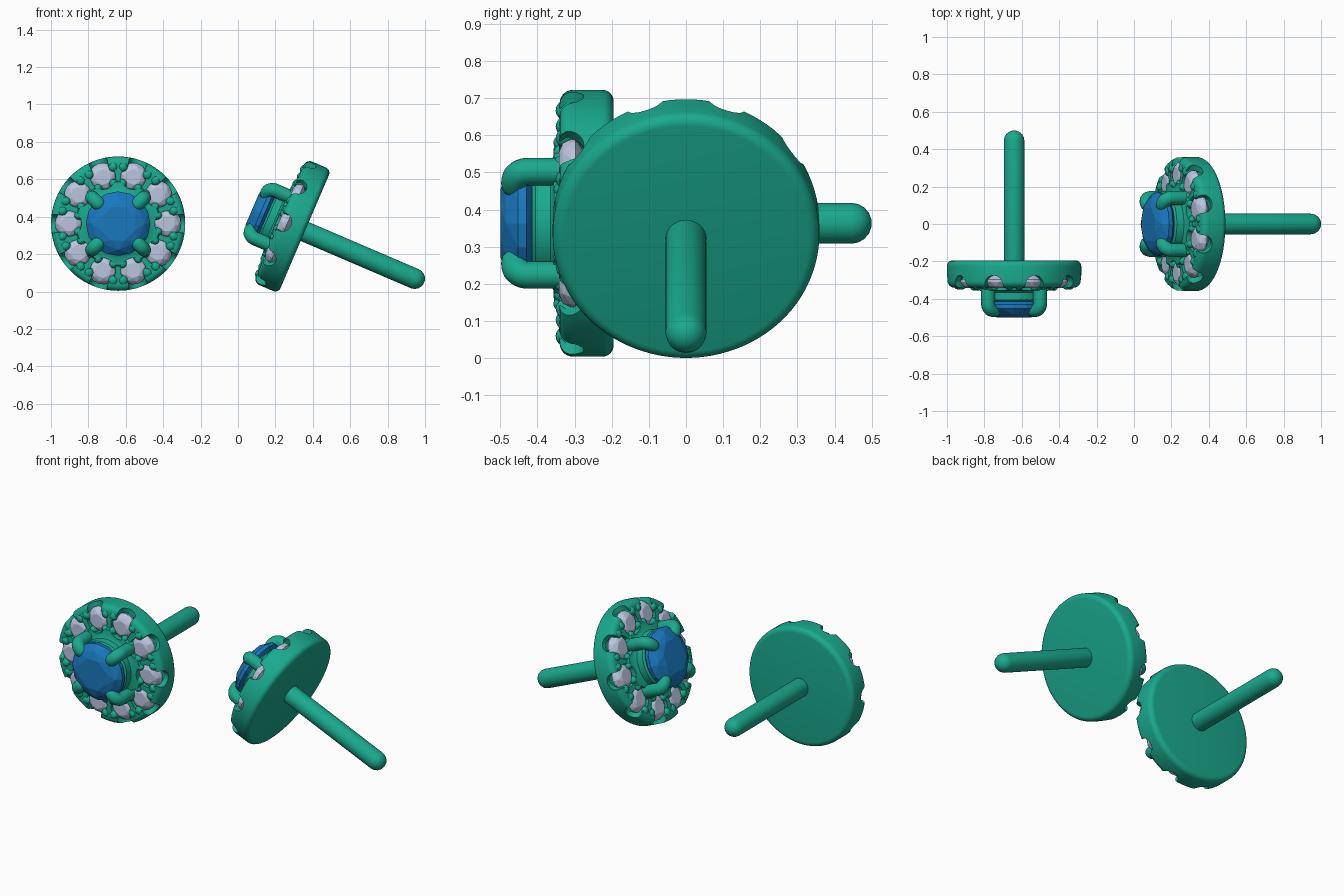
import bpy, bmesh
from math import sin, cos, pi, radians
from mathutils import Matrix, Vector

if "Cube" in bpy.data.objects:
    bpy.data.objects.remove(bpy.data.objects["Cube"])


def material(name, rgb):
    m = bpy.data.materials.new(name)
    m.diffuse_color = (*rgb, 1)
    m.use_nodes = True
    m.node_tree.nodes["Principled BSDF"].inputs["Base Color"].default_value = m.diffuse_color
    return m


METAL = material("green_metal", (0.01, 0.40, 0.27))
BLUE = material("blue_gem", (0.01, 0.19, 0.52))
PALE = material("pale_gem", (0.50, 0.56, 0.74))


def finish(bm, name, mat):
    bmesh.ops.recalc_face_normals(bm, faces=bm.faces)
    me = bpy.data.meshes.new(name)
    bm.to_mesh(me)
    bm.free()
    me.materials.append(mat)
    return me


def lathe(bm, profile, n=96):
    vs = [bm.verts.new((r, 0, z)) for r, z in profile]
    es = [bm.edges.new(p) for p in zip(vs, vs[1:])]
    bmesh.ops.spin(bm, geom=vs + es, axis=(0, 0, 1), cent=(0, 0, 0),
                   angle=2 * pi, steps=n, use_duplicate=False)
    bmesh.ops.remove_doubles(bm, verts=bm.verts, dist=1e-5)


def sweep(bm, path, rad, angle=0, n=16):
    """Round-ended tube along an (r, z) path, turned by angle about the axis."""
    pts = [Vector((r, 0, z)) for r, z in path]
    t0, t1 = (pts[0] - pts[1]).normalized(), (pts[-1] - pts[-2]).normalized()
    steps = [radians(a) for a in (20, 40, 60, 78)]
    st = [(pts[0] + t0 * rad * sin(a), -t0, rad * cos(a)) for a in reversed(steps)]
    for i, p in enumerate(pts):
        st.append((p, (pts[min(i + 1, len(pts) - 1)] - pts[max(i - 1, 0)]).normalized(), rad))
    st += [(pts[-1] + t1 * rad * sin(a), t1, rad * cos(a)) for a in steps]
    rot, Y = Matrix.Rotation(angle, 3, 'Z'), Vector((0, 1, 0))
    rings = [[bm.verts.new(rot @ (p + q * (Y.cross(t) * cos(2 * pi * k / n) + Y * sin(2 * pi * k / n))))
              for k in range(n)] for p, t, q in st]
    for a, b in zip(rings, rings[1:]):
        for k in range(n):
            bm.faces.new((a[k], a[(k + 1) % n], b[(k + 1) % n], b[k]))
    bm.faces.new(rings[0])
    bm.faces.new(rings[-1])


def gem(bm, centre, angle, rad, layers, n=8):
    """Faceted stone: hull of staggered rings (radius factor, z, sides factor, twist)."""
    vs = []
    for f, z, m, tw in layers:
        for k in range(n * m):
            a = 2 * pi * (k + tw) / (n * m) + angle
            vs.append(bm.verts.new((centre[0] + rad * f * cos(a), centre[1] + rad * f * sin(a), z)))
    r = bmesh.ops.convex_hull(bm, input=vs)
    junk = {v for v in r["geom_interior"] + r["geom_unused"] if isinstance(v, bmesh.types.BMVert)}
    bmesh.ops.delete(bm, geom=list(junk), context='VERTS')


def corner(r, z, rad, a0, a1):
    return [(r + rad * cos(radians(a0 + (a1 - a0) * i / 6)),
             z + rad * sin(radians(a0 + (a1 - a0) * i / 6))) for i in range(7)]


STEP = 2 * pi / 10

# halo disc with raised inner ring and stone cup
bm = bmesh.new()
lathe(bm, [(0, .195)] + corner(.329, .225, .03, -90, 0) + corner(.324, .305, .035, 0, 90)
      + [(.228, .342), (.222, .355), (.18, .357), (.168, .365), (.166, .405),
         (.155, .415), (.14, .41), (.1, .37), (0, .33)])
disc = finish(bm, "halo_disc", METAL)

# stone pockets and side windows cut from the disc
bm = bmesh.new()
for i in range(10):
    turn = Matrix.Rotation(i * STEP, 4, 'Z')
    bmesh.ops.create_cone(bm, cap_ends=True, segments=28, radius1=.068, radius2=.068, depth=.16,
                          matrix=turn @ Matrix.Translation((.264, 0, .35)))
    bmesh.ops.create_cone(bm, cap_ends=True, segments=28, radius1=.05, radius2=.05, depth=.16,
                          matrix=turn @ Matrix.Translation((.34, 0, .325)) @ Matrix.Rotation(pi / 2, 4, 'Y'))
cutter = bpy.data.objects.new("pocket_cutter", finish(bm, "pocket_cutter", METAL))
base = bpy.data.objects.new("disc_base", disc)
for o in (cutter, base):
    bpy.context.collection.objects.link(o)
    o.hide_render = True
mod = base.modifiers.new("pockets", 'BOOLEAN')
mod.object, mod.operation, mod.solver, mod.use_self = cutter, 'DIFFERENCE', 'EXACT', True
dg = bpy.context.evaluated_depsgraph_get()
disc = bpy.data.meshes.new_from_object(base.evaluated_get(dg))
bpy.data.objects.remove(base)
bpy.data.objects.remove(cutter)

# ear post
bm = bmesh.new()
sweep(bm, [(0, .21), (0, -.445)], .055, n=32)
post = finish(bm, "ear_post", METAL)

# four claws holding the centre stone
bm = bmesh.new()
for i in range(4):
    sweep(bm, [(.197, .30), (.197, .42)] + corner(.162, .425, .035, 10, 80) + [(.15, .461)],
          .037, pi / 4 + i * pi / 2)
claws = finish(bm, "centre_claws", METAL)

# paired small prongs between halo stones
bm = bmesh.new()
for i in range(10):
    for s in (-1, 1):
        mid = (i + .5) * STEP
        sweep(bm, [(.326, .27), (.322, .312), (.305, .324)], .027, mid + s * radians(5), 12)
        sweep(bm, [(.205, .29), (.205, .33), (.218, .336)], .021, mid + s * radians(6.5), 12)
prongs = finish(bm, "halo_prongs", METAL)

# centre stone
bm = bmesh.new()
gem(bm, (0, 0), 0, .172, [(.56, .5, 1, .5), (.82, .484, 1, 0), (1, .452, 2, 0),
                          (1, .43, 2, 0), (.5, .375, 1, 0)])
centre = finish(bm, "centre_stone", BLUE)

# ring of halo stones, hulled separately then gathered
bm = bmesh.new()
one = bmesh.new()
gem(one, (0, 0), 0, .076, [(.55, .342, 1, .5), (.82, .331, 1, 0), (1, .309, 2, 0),
                           (1, .298, 2, 0), (.25, .262, 1, 0)])
one_mesh = finish(one, "halo_stone", PALE)
for i in range(10):
    start = len(bm.verts)
    bm.from_mesh(one_mesh)
    bm.verts.ensure_lookup_table()
    bmesh.ops.transform(bm, verts=bm.verts[start:],
                        matrix=Matrix.Rotation(i * STEP, 4, 'Z') @ Matrix.Translation((.262, 0, 0)))
halo = finish(bm, "halo_stones", PALE)


def frame(origin, x, y, z):
    m = Matrix((x, y, z)).transposed().to_4x4()
    m.translation = origin
    return m


# two earrings: one upright facing front, one lying on its post facing left
t = radians(23.2)
places = {
    "left": frame((-.641, 0, .363), (1, 0, 0), (0, 0, 1), (0, -1, 0)),
    "right": frame((.536, 0, .244), (0, -1, 0), (sin(t), 0, cos(t)), (-cos(t), 0, sin(t))),
}
parts = {"halo_disc": disc, "ear_post": post, "centre_claws": claws,
         "halo_prongs": prongs, "centre_stone": centre, "halo_stones": halo}
for side, m in places.items():
    for name, me in parts.items():
        o = bpy.data.objects.new(f"{side}_{name}", me)
        o.matrix_world = m
        bpy.context.collection.objects.link(o)
        if "stone" not in name and side == "left":
            bpy.ops.object.select_all(action='DESELECT')
            o.select_set(True)
            bpy.context.view_layer.objects.active = o
            bpy.ops.object.shade_smooth_by_angle(angle=radians(35))
